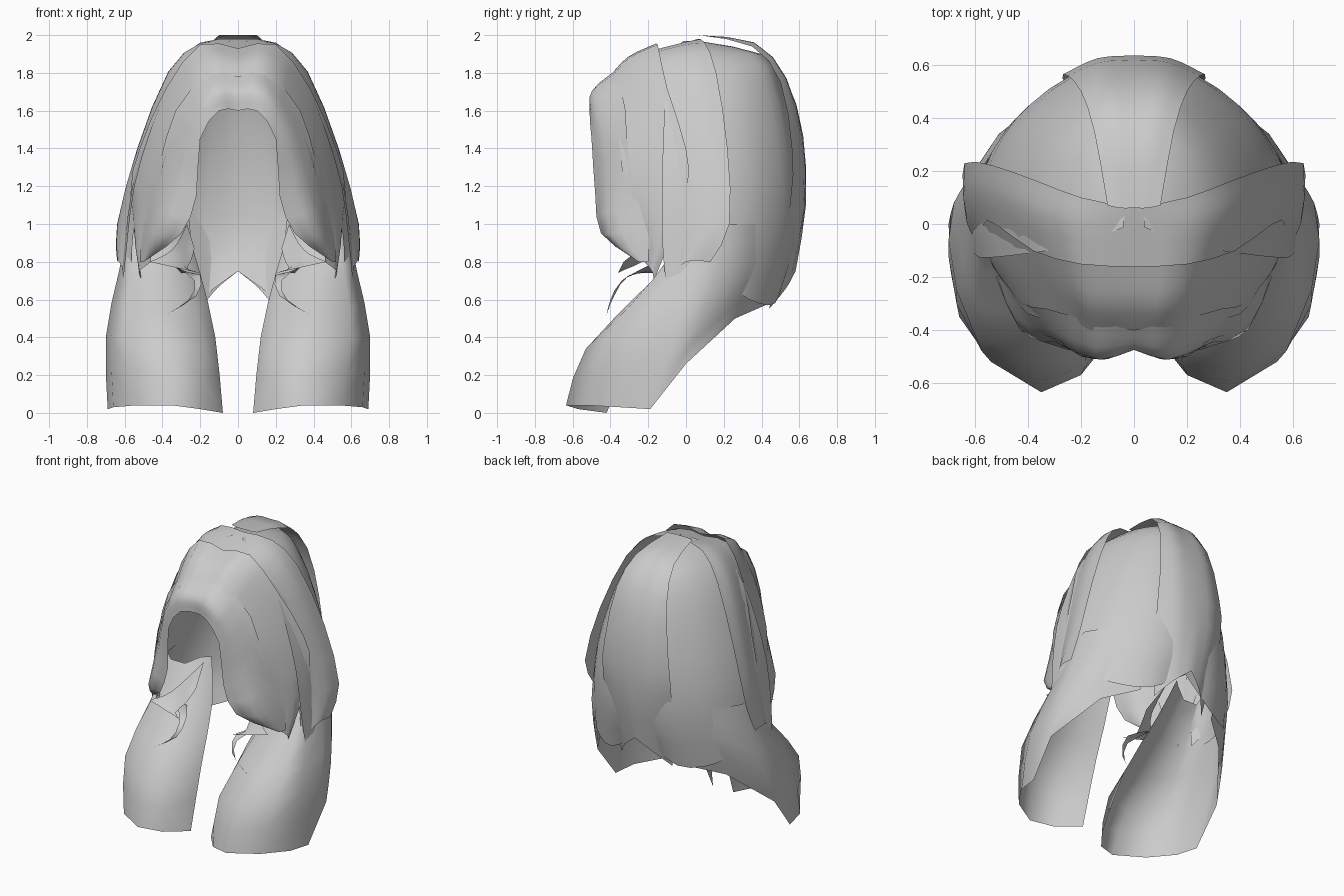
import bpy
import bmesh
from math import sin, cos, radians
from mathutils import Vector

default_cube = bpy.data.objects.get("Cube")
if default_cube:
    bpy.data.objects.remove(default_cube, do_unlink=True)

# One plain grey for all the hair
grey = bpy.data.materials.new("soft_grey")
grey.use_nodes = True
grey_colour = (.6, .6, .6, 1)
grey.diffuse_color = grey_colour
grey.node_tree.nodes["Principled BSDF"].inputs["Base Color"].default_value = grey_colour


def spline_point(before, start, end, after, t):
    """Catmull-Rom point between start and end."""
    bend = before * -1 + start * 3 - end * 3 + after
    curve = before * 2 - start * 5 + end * 4 - after
    return start + ((end - before) * t + curve * t * t + bend * t * t * t) / 2


def smooth_path(points, steps):
    """Resample a short guide path into a smooth one."""
    padded = [points[0] * 2 - points[1]] + points + [points[-1] * 2 - points[-2]]
    path = []
    for index in range(len(points) - 1):
        for step in range(steps):
            path.append(spline_point(*padded[index:index + 4], step / steps))
    return path + [points[-1]]


def hair_sheet(name, strands, along=2, across=3):
    """Loft a thin open sheet through guide strands and mirror it."""
    guides = [smooth_path([Vector(point) for point in strand], along) for strand in strands]
    rows = [smooth_path(list(row), across) for row in zip(*guides)]
    mesh_builder = bmesh.new()
    grid = [[mesh_builder.verts.new(point) for point in row] for row in rows]
    for upper, lower in zip(grid, grid[1:]):
        for column in range(len(upper) - 1):
            corners = (upper[column], upper[column + 1], lower[column + 1], lower[column])
            mesh_builder.faces.new(corners)
    bmesh.ops.remove_doubles(mesh_builder, verts=mesh_builder.verts, dist=.001)
    bmesh.ops.recalc_face_normals(mesh_builder, faces=mesh_builder.faces)
    # Face the sheet away from the middle of the head
    middle = Vector((0, 0, 1))
    outward = sum((face.calc_center_median() - middle).dot(face.normal) * face.calc_area()
                  for face in mesh_builder.faces)
    if outward < 0:
        bmesh.ops.reverse_faces(mesh_builder, faces=mesh_builder.faces)
    for face in mesh_builder.faces:
        face.smooth = True
    mesh = bpy.data.meshes.new(name)
    mesh_builder.to_mesh(mesh)
    mesh_builder.free()
    mesh.materials.append(grey)
    sheet = bpy.data.objects.new(name, mesh)
    bpy.context.scene.collection.objects.link(sheet)
    mirror = sheet.modifiers.new("left_right_mirror", 'MIRROR')
    mirror.use_clip = True
    return sheet


def dome_strand(angle, hem_height, rings, hem_width, hem_depth):
    """Strand down an elliptical dome, at an angle from the back centre."""
    side, back = sin(radians(angle)), cos(radians(angle))
    levels = rings + [(hem_width, hem_depth, hem_height)]
    return [(width * side, depth * back, height) for width, depth, height in levels]


# Main shell wrapping the back and sides of the head, with an uneven hem
dome_rings = [(.04, .06, 1.97), (.22, .4, 1.9), (.36, .5, 1.75),
              (.47, .57, 1.5), (.56, .61, 1.2), (.6, .6, .9)]
hem_by_angle = {0: .75, 25: .58, 50: .6, 70: .7, 88: .7, 102: .7}
hair_sheet("back_shell", [dome_strand(angle, height, dome_rings, hem_width=.62, hem_depth=.52)
                          for angle, height in hem_by_angle.items()])

# Raised panel down the middle of the back
hair_sheet("back_panel", [
    [(0, .06, 2), (0, .36, 1.96), (0, .53, 1.77), (0, .62, 1.47), (0, .635, 1.1), (0, .58, .75)],
    [(.05, .06, 2), (.08, .36, 1.96), (.11, .53, 1.77), (.13, .61, 1.45), (.14, .62, 1.1), (.11, .53, .66)],
    [(.1, .07, 2), (.15, .35, 1.94), (.2, .5, 1.75), (.25, .56, 1.4), (.27, .55, 1.1), (.2, .44, .55)],
])

# Outer side layer falling from the crown
hair_sheet("side_sweep", [
    [(0, -.2, 1.9), (.2, -.2, 1.9), (.35, -.15, 1.7), (.48, -.1, 1.4), (.55, -.1, 1), (.57, -.1, .7)],
    [(0, 0, 1.96), (.2, 0, 1.95), (.37, .03, 1.8), (.53, .1, 1.4), (.63, .1, 1), (.63, 0, .8)],
    [(0, .06, 1.98), (.2, .1, 1.96), (.36, .16, 1.8), (.53, .22, 1.4), (.64, .23, 1), (.64, .13, .8)],
])

# Middle layer between the fringe and the sides
hair_sheet("front_sweep", [
    [(0, -.42, 1.75), (.16, -.4, 1.77), (.31, -.36, 1.55), (.4, -.34, 1.3), (.46, -.27, 1), (.46, -.22, .8)],
    [(0, -.3, 1.86), (.17, -.3, 1.88), (.35, -.2, 1.66), (.47, -.17, 1.35), (.54, -.14, 1), (.52, -.18, .75)],
    [(0, -.16, 1.93), (.2, -.15, 1.95), (.38, -.1, 1.72), (.52, 0, 1.4), (.57, 0, 1.15), (.51, -.17, .7)],
])

# Parted fringe framing the face
hair_sheet("fringe", [
    [(0, -.4, 1.78), (.15, -.37, 1.8), (.33, -.32, 1.6), (.42, -.3, 1.3), (.5, -.2, 1), (.52, -.2, .8)],
    [(0, -.47, 1.7), (.14, -.5, 1.7), (.28, -.44, 1.5), (.34, -.42, 1.2), (.43, -.4, .95), (.5, -.25, .8)],
    [(0, -.47, 1.6), (.1, -.51, 1.6), (.2, -.5, 1.45), (.22, -.48, 1.15), (.3, -.45, .95), (.47, -.28, .82)],
])

# Long locks flowing from the back hem forward over the shoulders
hair_sheet("shoulder_lock", [
    [(.3, .5, .95), (.3, .48, .8), (.3, .46, .7), (.3, .42, .57)],
    [(.48, .36, 1), (.51, .34, .8), (.52, .3, .66), (.5, .26, .5)],
    [(.58, .2, 1), (.63, .16, .75), (.68, .08, .5), (.7, 0, .26)],
    [(.57, .1, 1), (.63, .05, .75), (.7, -.06, .4), (.69, -.19, .02)],
    [(.56, 0, 1), (.61, -.1, .7), (.67, -.25, .4), (.66, -.35, .03)],
    [(.53, 0, .95), (.57, -.18, .7), (.6, -.42, .4), (.54, -.52, .04)],
    [(.42, 0, .95), (.4, -.18, .7), (.38, -.53, .34), (.35, -.635, .04)],
    [(.33, .05, 1), (.27, -.12, .74), (.18, -.47, .34), (.2, -.57, .02)],
    [(.28, .1, 1), (.2, 0, .74), (.12, -.24, .4), (.08, -.42, 0)],
], across=1)

# Loose wisps beside the cheeks
hair_sheet("lower_wisp", [
    [(.34, -.2, .78), (.23, -.34, .7), (.26, -.4, .6), (.38, -.42, .52)],
    [(.3, -.15, .74), (.2, -.3, .73), (.22, -.38, .62), (.38, -.42, .52)],
])
hair_sheet("upper_wisp", [
    [(.27, 0, 1), (.32, -.2, .9), (.38, -.28, .84), (.47, -.33, .8)],
    [(.23, -.15, .87), (.25, -.23, .8), (.27, -.32, .76), (.2, -.36, .74)],
])
